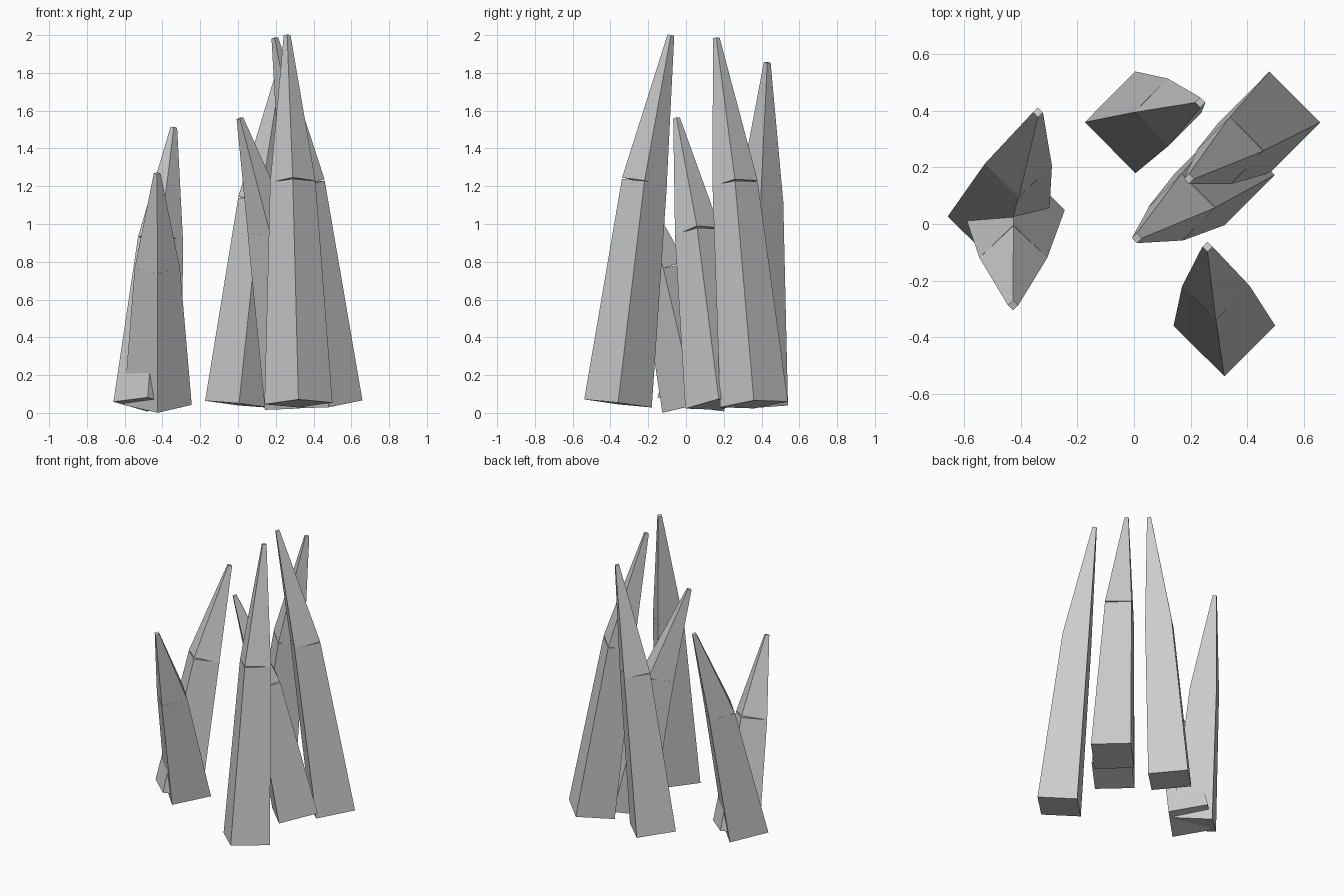
import bpy, bmesh
from mathutils import Vector, Matrix

if "Cube" in bpy.data.objects:
    bpy.data.objects.remove(bpy.data.objects["Cube"])

BASE_R, MID_R, TIP_R = 0.18, 0.12, 0.018


def tapered_shaft(bm, start, end, r1, r2):
    """Four-sided tapered shaft between two points, capped at both ends."""
    start, end = Vector(start), Vector(end)
    axis = end - start
    turn = Vector((0, 0, 1)).rotation_difference(axis).to_matrix().to_4x4()
    bmesh.ops.create_cone(bm, cap_ends=True, segments=4, radius1=r1, radius2=r2,
                          depth=axis.length,
                          matrix=Matrix.Translation((start + end) / 2) @ turn)


def spike(name, base, mid, tip):
    """Leaning crystal spike: wide lower shaft, then a more tilted sharp point."""
    bm = bmesh.new()
    tapered_shaft(bm, base, mid, BASE_R, MID_R)
    tapered_shaft(bm, mid, tip, MID_R, TIP_R)
    mesh = bpy.data.meshes.new(name)
    bm.to_mesh(mesh)
    bm.free()
    bpy.context.collection.objects.link(bpy.data.objects.new(name, mesh))


# name, base centre, shoulder centre, tip centre
spikes = [
    ("spike_front",      (0.32, -0.36, 0.05),   (0.29, -0.22, 1.225), (0.26, -0.08, 2.0)),
    ("spike_back_right", (0.48, 0.36, 0.045),   (0.34, 0.26, 1.215),  (0.195, 0.16, 1.985)),
    ("spike_right",      (0.32, 0.175, 0.045),  (0.17, 0.06, 0.96),   (0.01, -0.05, 1.56)),
    ("spike_back",       (0.005, 0.36, 0.045),  (0.12, 0.395, 1.125), (0.235, 0.43, 1.855)),
    ("spike_left_back",  (-0.48, 0.025, 0.045), (-0.41, 0.21, 0.92),  (-0.34, 0.395, 1.51)),
    ("spike_left_front", (-0.425, 0.05, 0.042), (-0.427, -0.12, 0.765), (-0.428, -0.288, 1.268)),
]
for s in spikes:
    spike(*s)
